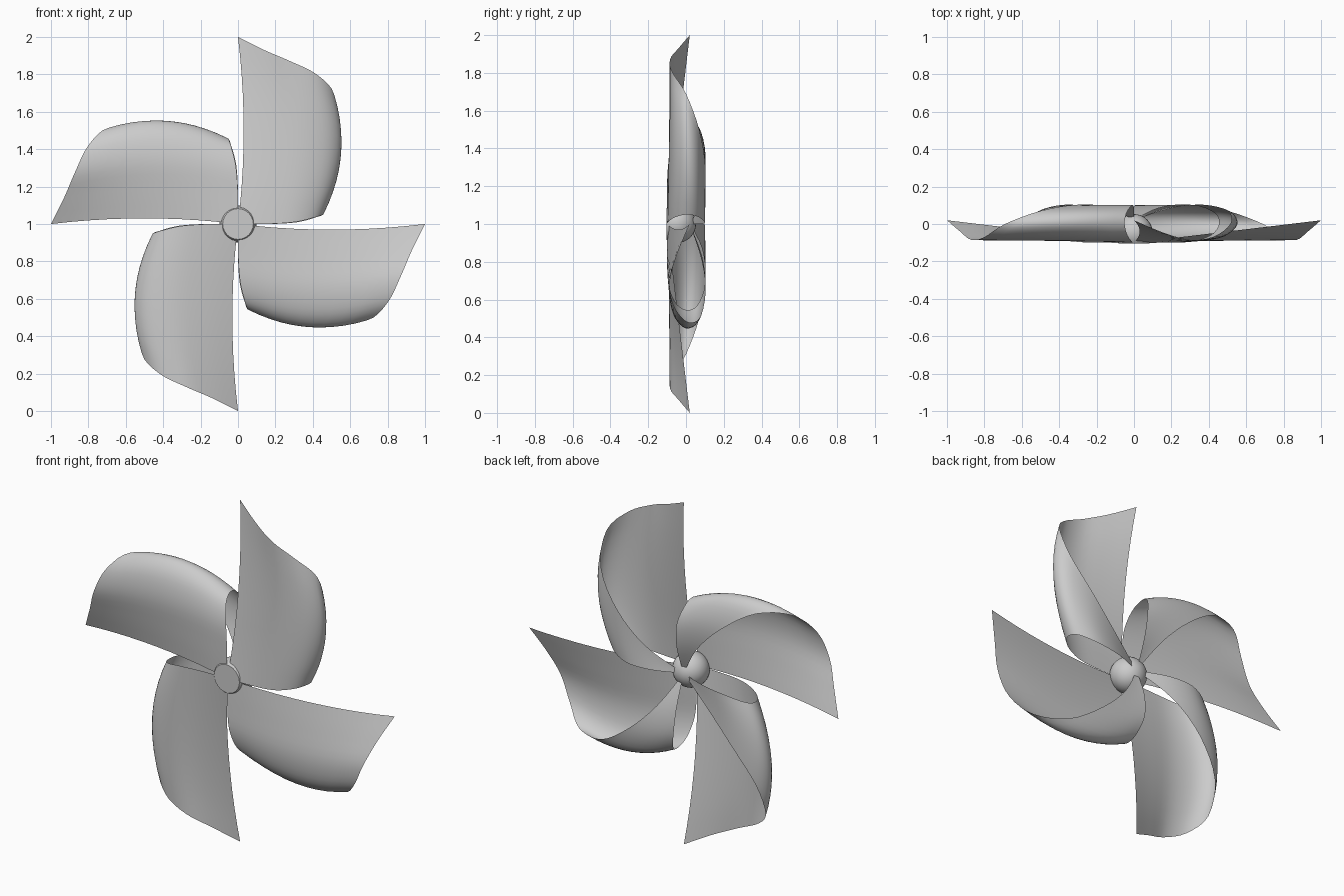
import bpy, bmesh, math
from mathutils import Vector, Matrix

if "Cube" in bpy.data.objects:
    bpy.data.objects.remove(bpy.data.objects["Cube"])

mat = bpy.data.materials.new("grey")
mat.diffuse_color = (0.6, 0.6, 0.6, 1)
mat.use_nodes = True
mat.node_tree.nodes["Principled BSDF"].inputs["Base Color"].default_value = mat.diffuse_color
CENTRE = Matrix.Translation((0, 0, 1))

# Curled paper edges of the upright blade: root edge and outer diagonal edge
ROOT = [(0, -.1, 0), (.15, -.1, 0), (.3, -.095, .01), (.41, -.06, .035), (.455, 0, .05),
        (.43, .06, .04), (.32, .1, .01), (.17, .085, 0), (0, .02, 0)]
OUTER = [(0, .02, 1), (.14, -.04, .93), (.28, -.085, .87), (.42, -.07, .8), (.515, 0, .69),
         (.5, .07, .5), (.37, .103, .3), (.2, .085, .13), (0, .02, 0)]


def spline(points, t):
    """Catmull-Rom point at t in 0..1."""
    p = [Vector(q) for q in points]
    n = len(p) - 1
    i = min(int(t * n), n - 1)
    f = t * n - i
    a, b, c, d = p[max(i - 1, 0)], p[i], p[i + 1], p[min(i + 2, n)]
    return .5 * (2 * b + (c - a) * f + (2 * a - 5 * b + 4 * c - d) * f * f
                 + (3 * b - a - 3 * c + d) * f ** 3)


def finish(bm, name):
    mesh = bpy.data.meshes.new(name)
    bm.to_mesh(mesh)
    bm.free()
    mesh.materials.append(mat)
    ob = bpy.data.objects.new(name, mesh)
    bpy.context.collection.objects.link(ob)
    for p in mesh.polygons:
        p.use_smooth = True
    return ob


# Four curled blades, a quarter turn apart
NT, NV = 32, 10
for k in range(4):
    bm = bmesh.new()
    grid = []
    for i in range(NT + 1):
        t = i / NT
        lo, hi = spline(ROOT, t), spline(OUTER, t)
        row = []
        for j in range(NV + 1):
            v = j / NV
            p = lo.lerp(hi, v)
            bulge = 4 * v * (1 - v) * (hi - lo).length
            p.x += bulge * (.03 + .07 * math.sin(math.pi * t) ** 2)
            row.append(bm.verts.new(p))
        grid.append(row)
    for i in range(NT):
        for j in range(NV):
            bm.faces.new((grid[i][j], grid[i + 1][j], grid[i + 1][j + 1], grid[i][j + 1]))
    bmesh.ops.remove_doubles(bm, verts=bm.verts, dist=1e-4)
    bm.transform(CENTRE @ Matrix.Rotation(k * math.pi / 2, 4, 'Y'))
    finish(bm, "blade_%d" % (k + 1))

# Hub ball with a flat front
bm = bmesh.new()
bmesh.ops.create_uvsphere(bm, u_segments=32, v_segments=16, radius=.1)
bm.transform(Matrix.Translation((0, -.047, 0)))
cut = bmesh.ops.bisect_plane(bm, geom=bm.verts[:] + bm.edges[:] + bm.faces[:],
                             plane_co=(0, -.104, 0), plane_no=(0, -1, 0), clear_outer=True)
bmesh.ops.contextual_create(bm, geom=[g for g in cut["geom_cut"] if isinstance(g, bmesh.types.BMEdge)])
bm.transform(CENTRE)
hub = finish(bm, "hub")
bpy.context.view_layer.objects.active = hub
hub.select_set(True)
bpy.ops.object.shade_smooth_by_angle(angle=math.radians(30))
